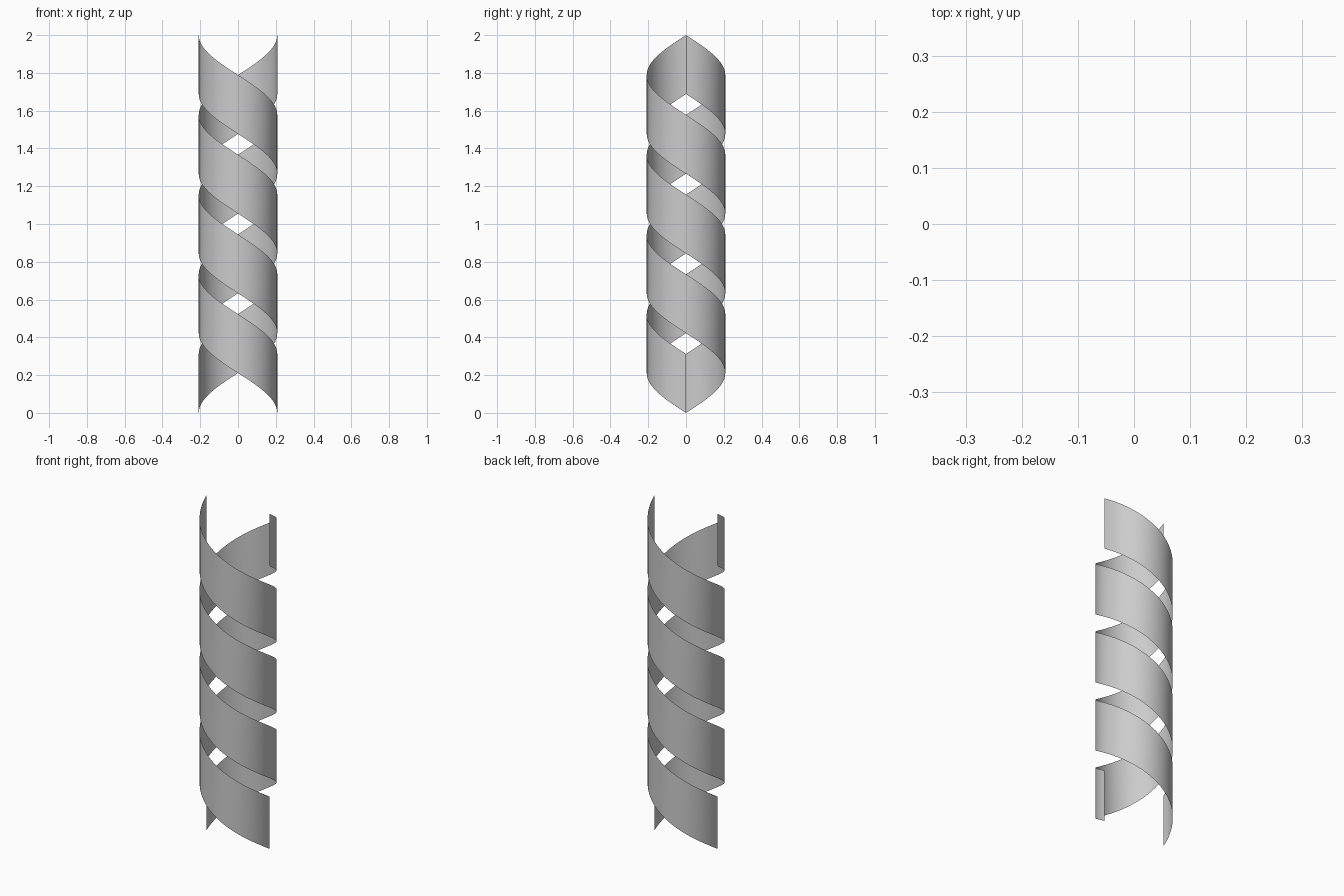
import bpy, bmesh
from math import cos, sin, pi

if "Cube" in bpy.data.objects:
    bpy.data.objects.remove(bpy.data.objects["Cube"])

RADIUS = 0.208
BAND = 0.312            # vertical height of each ribbon
TURNS = 2
STEPS = 64              # segments per turn
RISE = 2.0 - BAND       # climb over all turns


def helix_ribbon(name, start):
    """Thin upright band winding clockwise as it climbs."""
    bm = bmesh.new()
    n = TURNS * STEPS
    prev = None
    for i in range(n + 1):
        a = start - 2 * pi * TURNS * i / n
        x, y, z = RADIUS * cos(a), RADIUS * sin(a), RISE * i / n
        pair = (bm.verts.new((x, y, z)), bm.verts.new((x, y, z + BAND)))
        if prev:
            f = bm.faces.new((prev[0], prev[1], pair[1], pair[0]))
            f.smooth = True
        prev = pair
    bm.normal_update()
    mesh = bpy.data.meshes.new(name)
    bm.to_mesh(mesh)
    bm.free()
    obj = bpy.data.objects.new(name, mesh)
    bpy.context.collection.objects.link(obj)
    return obj


# Two interleaved ribbons starting on opposite sides
helix_ribbon("ribbon_right", 0)
helix_ribbon("ribbon_left", pi)
